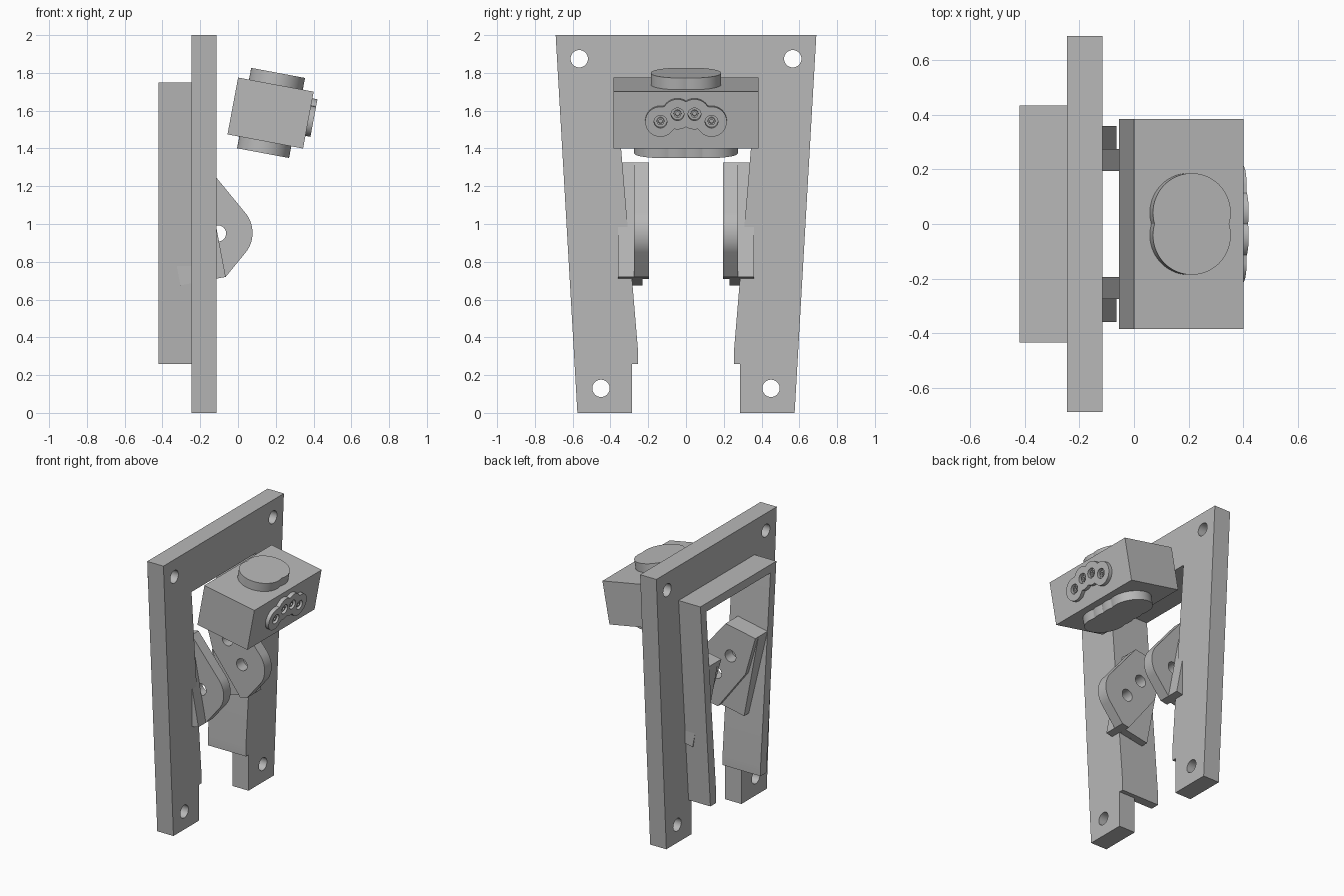
import bpy, bmesh, math
from mathutils import Matrix, Vector

cube = bpy.data.objects.get("Cube")
if cube:
    bpy.data.objects.remove(cube, do_unlink=True)

grey = bpy.data.materials.new("plain grey")
grey.use_nodes = True
GREY = (0.48, 0.48, 0.48, 1)
grey.diffuse_color = GREY
grey.node_tree.nodes["Principled BSDF"].inputs["Base Color"].default_value = GREY


def plane(u, v, origin=(0, 0, 0)):
    """Matrix taking a flat outline and its thickness into space."""
    u, v = Vector(u), Vector(v)
    m = Matrix((u, v, u.cross(v))).transposed().to_4x4()
    m.translation = Vector(origin)
    return m


SIDE = plane((0, 1, 0), (0, 0, 1))    # outline in y, z; thickness along x
PROFILE = plane((1, 0, 0), (0, 0, 1))  # outline in x, z; thickness along -y


def circle(cx, cy, r, n=32):
    return [(cx + r * math.cos(2 * math.pi * i / n),
             cy + r * math.sin(2 * math.pi * i / n)) for i in range(n)]


def lobes(circles, cx=0, cy=0, n=160):
    """Outer outline of overlapping circles, swept around a centre."""
    pts = []
    for i in range(n):
        a = 2 * math.pi * i / n
        d = Vector((math.cos(a), math.sin(a)))
        reach = 0
        for x, y, r in circles:
            c = Vector((x - cx, y - cy))
            disc = d.dot(c) ** 2 - c.length_squared + r * r
            if disc >= 0:
                reach = max(reach, d.dot(c) + math.sqrt(disc))
        pts.append((cx + d.x * reach, cy + d.y * reach))
    return pts


def slab(name, outlines, lo, hi, matrix):
    """Extrude an outline, with further outlines as holes, from lo to hi."""
    curve = bpy.data.curves.new(name, "CURVE")
    curve.dimensions = "2D"
    curve.fill_mode = "BOTH"
    curve.extrude = (hi - lo) / 2
    for pts in outlines:
        spline = curve.splines.new("POLY")
        spline.points.add(len(pts) - 1)
        for p, (x, y) in zip(spline.points, pts):
            p.co = (x, y, 0, 1)
        spline.use_cyclic_u = True
    source = bpy.data.objects.new(name + "_outline", curve)
    bpy.context.collection.objects.link(source)
    deps = bpy.context.evaluated_depsgraph_get()
    mesh = bpy.data.meshes.new_from_object(source.evaluated_get(deps))
    bpy.data.objects.remove(source, do_unlink=True)
    mesh.name = name
    bm = bmesh.new()
    bm.from_mesh(mesh)
    bmesh.ops.remove_doubles(bm, verts=bm.verts, dist=1e-5)
    bm.transform(matrix @ Matrix.Translation((0, 0, (lo + hi) / 2)))
    bmesh.ops.recalc_face_normals(bm, faces=bm.faces)
    bm.to_mesh(mesh)
    bm.free()
    mesh.materials.clear()
    mesh.materials.append(grey)
    obj = bpy.data.objects.new(name, mesh)
    bpy.context.collection.objects.link(obj)
    bpy.ops.object.select_all(action="DESELECT")
    obj.select_set(True)
    bpy.context.view_layer.objects.active = obj
    bpy.ops.object.shade_smooth_by_angle(angle=math.radians(30))
    return obj


def mirrored(half):
    return half + [(-x, y) for x, y in reversed(half)]


# Mounting plate with an open-bottomed window and four bolt holes
window = [(0.254, 0.26), (0.254, 0.33), (0.368, 1.69)]
plate = mirrored([(0.285, 0), (0.575, 0), (0.69, 2)])
plate += [(-0.285, 0.26)] + [(-y, z) for y, z in window]
plate += list(reversed(window)) + [(0.285, 0.26)]
bolts = [circle(s * y, z, 0.046) for s in (-1, 1) for y, z in ((0.565, 1.875), (0.45, 0.13))]
slab("mounting_plate", [plate] + bolts, -0.245, -0.115, SIDE)

# Rim standing out behind the window
rim = mirrored(list(reversed(window)) + [(0.32, 0.26), (0.435, 1.75)])
slab("window_rim", [rim], -0.42, -0.245, SIDE)

# Pivot brackets: a rounded cheek against a tilted bar, on both sides
nose = [(-0.065 + 0.142 * math.cos(a), 0.953 + 0.155 * math.sin(a))
        for a in [math.radians(-42 + 84 * i / 16) for i in range(17)]]
cheek = [(-0.42, 1.28), (-0.34, 1.0), (-0.12, 0.71), (-0.065, 0.72)] + nose + [(-0.18, 1.325)]
bar = [(-0.305, 0.675), (-0.065, 0.72), (-0.18, 1.325), (-0.42, 1.28)]
holes = [circle(-0.106, 0.95, 0.043), circle(-0.22, 1.10, 0.043)]
for side, s in (("right", 1), ("left", -1)):
    lo, hi = sorted((s * 0.195, s * 0.275))
    slab(side + "_bracket_cheek", [cheek] + holes, lo, hi, PROFILE)
    lo, hi = sorted((s * 0.275, s * 0.36))
    slab(side + "_bracket_bar", [bar], lo, hi, PROFILE)
    # Backing strip of the bar, kept behind the cheek's holes
    strip = [(-0.305, 0.675), (-0.12, 0.71), (-0.34, 1.0), (-0.42, 1.28)]
    lo, hi = sorted((s * 0.23, s * 0.275))
    slab(side + "_bracket_backing", [strip], lo, hi, PROFILE)

# Tilted connector housing
tilt = Matrix.Translation((0.1725, 0, 1.5875)) @ Matrix.Rotation(math.radians(10.6), 4, "Y")
hx, hy, hz = 0.2035, 0.385, 0.153
slab("housing", [[(-hx, -hy), (hx, -hy), (hx, hy), (-hx, hy)]], -hz, hz, tilt)
slab("top_boss", [lobes([(0, s * 0.041, 0.145) for s in (-1, 1)])], hz, 0.216, tilt)
slab("bottom_boss", [lobes([(0, y, 0.14) for y in (-0.135, -0.045, 0.045, 0.135)])],
     -0.216, -hz, tilt)

# Four-hole socket with hollow pins on the outer face
face = tilt @ SIDE
spots = [(-0.135, -0.004), (-0.045, 0.036), (0.045, 0.036), (0.135, -0.004)]
socket = lobes([(y, z, 0.081) for y, z in spots], 0, 0.036)
slab("socket", [socket] + [circle(y, z, 0.034) for y, z in spots], hx, hx + 0.027, face)
for i, (y, z) in enumerate(spots):
    slab(f"socket_pin_{i + 1}", [circle(y, z, 0.02, 24), circle(y, z, 0.011, 24)],
         hx, hx + 0.018, face)
